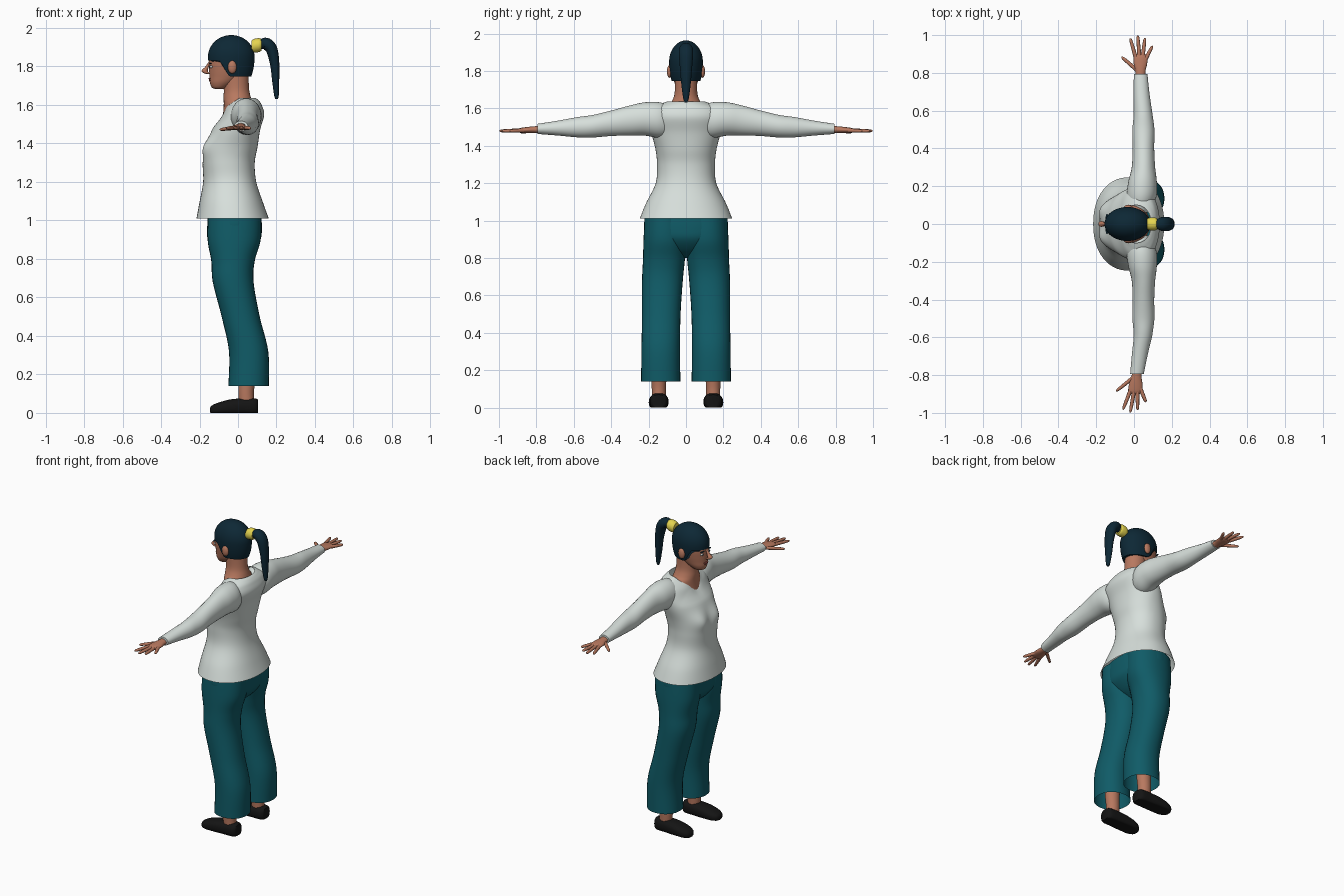
import bpy, bmesh, math
from math import sin, cos, pi, exp, copysign, sqrt
from mathutils import Vector

cube = bpy.data.objects.get("Cube")
if cube:
    bpy.data.objects.remove(cube, do_unlink=True)


def material(name, rgb, rough=0.8):
    m = bpy.data.materials.new(name)
    m.use_nodes = True
    m.diffuse_color = (*rgb, 1)
    bsdf = m.node_tree.nodes["Principled BSDF"]
    bsdf.inputs["Base Color"].default_value = (*rgb, 1)
    bsdf.inputs["Roughness"].default_value = rough
    return m


SKIN = material("skin", (0.48, 0.19, 0.115))
HAIR = material("dark_blue_hair", (0.004, 0.021, 0.036))
KNIT = material("pale_grey_knit", (0.68, 0.74, 0.71))
CLOTH = material("teal_cloth", (0.005, 0.105, 0.135))
SHOE = material("black_leather", (0.007, 0.007, 0.007))
BAND = material("yellow_band", (0.78, 0.66, 0.08))
WHITE = material("eye_white", (0.7, 0.68, 0.65))
LIPS = material("lip_red", (0.3, 0.07, 0.055))


def grid(name, func, mat, nu=32, nv=24, caps=True):
    """Closed-in-u surface from func(angle, v), with optional end caps."""
    bm = bmesh.new()
    rings = [[bm.verts.new(func(2 * pi * i / nu, j / nv)) for i in range(nu)]
             for j in range(nv + 1)]
    for lo, hi in zip(rings, rings[1:]):
        for i in range(nu):
            k = (i + 1) % nu
            bm.faces.new((lo[i], lo[k], hi[k], hi[i]))
    if caps:
        bm.faces.new(rings[0][::-1])
        bm.faces.new(rings[-1])
    bmesh.ops.recalc_face_normals(bm, faces=bm.faces)
    me = bpy.data.meshes.new(name)
    bm.to_mesh(me)
    bm.free()
    me.materials.append(mat)
    ob = bpy.data.objects.new(name, me)
    bpy.context.collection.objects.link(ob)
    bpy.ops.object.select_all(action="DESELECT")
    ob.select_set(True)
    bpy.context.view_layer.objects.active = ob
    bpy.ops.object.shade_smooth_by_angle(angle=math.radians(50))
    return ob


def spline(rows, v):
    """Catmull-Rom sample of a list of equal-length rows."""
    t = v * (len(rows) - 1)
    i = min(int(t), len(rows) - 2)
    t -= i
    a, b, c, d = (rows[min(max(i + k, 0), len(rows) - 1)] for k in (-1, 0, 1, 2))
    return [q + t * ((r - p) + t * (2 * p - 5 * q + 4 * r - s
            + t * (3 * q - p - 3 * r + s))) / 2 for p, q, r, s in zip(a, b, c, d)]


AXES = {"x": ((0, 1, 0), (0, 0, 1)), "y": ((1, 0, 0), (0, 0, 1)),
        "z": ((1, 0, 0), (0, 1, 0))}


def tube(name, rows, mat, axis=None, side=1, power=1, shape=None, **kw):
    """Loft rows of (x, y, z, radius_a, radius_b); without axis it follows the path."""
    def func(ang, v):
        x, y, z, ra, rb = spline(rows, v)
        if axis:
            a, b = map(Vector, AXES[axis])
        else:
            e = 0.01
            tan = (Vector(spline(rows, min(v + e, 1))[:3])
                   - Vector(spline(rows, max(v - e, 0))[:3])).normalized()
            a = Vector((0, 1, 0)) if abs(tan.y) < 0.5 else Vector((0, 0, 1))
            b = tan.cross(a).normalized()
        ca, sa = (copysign(abs(f) ** power, f) for f in (cos(ang), sin(ang)))
        p = Vector((x, y, z)) + a * (max(ra, 0.001) * ca) + b * (max(rb, 0.001) * sa)
        if shape:
            p = shape(p)
        p.y *= side
        return p
    return grid(name, func, mat, **kw)


def ball(name, centre, size, mat, n=16):
    def func(ang, v):
        e = (v - 0.5) * pi * 0.98
        unit = (cos(e) * cos(ang), cos(e) * sin(ang), sin(e))
        return [c + s * q for c, s, q in zip(centre, size, unit)]
    return grid(name, func, mat, n, n // 2)


def upright(rows, y=0):
    """Turn (z, x, rx, ry) rows into vertical loft rows."""
    return [(x, y, z, rx, ry) for z, x, rx, ry in rows]


# Sweater body: tilted collar with a small V, soft bust
def drape(p):
    w = min(max((p.z - 1.48) / 0.155, 0), 1)
    if p.x < 0:
        bust = exp(-((abs(p.y) - 0.08) ** 2 + (p.z - 1.38) ** 2) / 0.003)
        p.x -= 0.025 * bust
    front = min(max((0.01 - p.x) / 0.08, 0), 1)
    p.z -= w * 0.05 * front + w * w * 0.03 * front * exp(-(p.y / 0.035) ** 2)
    return p


tube("sweater_body", upright([
    (1.01, -.028, .188, .247), (1.09, -.035, .166, .215), (1.2, -.043, .138, .162),
    (1.3, -.048, .135, .155), (1.38, -.033, .134, .163), (1.47, -.01, .125, .185),
    (1.55, .02, .116, .195), (1.6, .023, .1, .175), (1.625, .018, .088, .13),
    (1.637, .01, .08, .1)]), KNIT, "z", power=0.92, shape=drape,
    nu=64, nv=54, caps=False)

# Trouser seat
tube("trouser_seat", upright([
    (.8, -.02, .03, .03), (.84, -.02, .09, .12), (.9, -.02, .136, .195),
    (.96, -.018, .142, .222), (1.04, -.018, .138, .22)]), CLOTH, "z", power=0.9, nu=48)

# Neck and upper chest
tube("neck", upright([
    (1.49, 0, .085, .1), (1.56, -.002, .075, .1), (1.605, 0, .074, .098),
    (1.637, -.004, .071, .076), (1.68, -.008, .066, .061), (1.76, -.012, .066, .06)]),
    SKIN, "z")

# Head with chin and jaw
tube("head", upright([
    (1.682, -.098, .015, .015), (1.69, -.095, .04, .034), (1.715, -.078, .068, .052),
    (1.745, -.058, .09, .064), (1.78, -.046, .104, .074), (1.82, -.04, .111, .081),
    (1.87, -.038, .108, .08), (1.92, -.036, .07, .055)]), SKIN, "z", nu=40, nv=36)
tube("nose", [(-.146, 0, 1.825, .006, .006), (-.16, 0, 1.8, .009, .01),
              (-.173, 0, 1.778, .016, .015), (-.162, 0, 1.764, .014, .012),
              (-.145, 0, 1.76, .006, .006)], SKIN, "z", nu=16)
ball("upper_lip", (-.144, 0, 1.737, ), (.009, .022, .005), LIPS)
ball("lower_lip", (-.142, 0, 1.728), (.009, .018, .006), LIPS)


# Hair cap: high over the face, low at the nape
def hair_surface(ang, v):
    f = min(max((-cos(ang) - 0.05) / 0.5, 0), 1)
    low = 1.747 + 0.083 * f * f * (3 - 2 * f)
    split = 0.35
    if v < split:
        z = low + (1.85 - low) * v / split
        r = sqrt(1 - 0.3 * ((1.85 - z) / 0.11) ** 2)
    else:
        e = (v - split) / (1 - split) * pi * 0.495
        z, r = 1.85 + 0.113 * sin(e), cos(e)
    return (-.035 + .121 * r * cos(ang), .09 * r * sin(ang), z)


grid("hair_cap", hair_surface, HAIR, 48, 28)
tube("hair_band", [(.07, 0, 1.905, .028, .03), (.085, 0, 1.908, .034, .036),
                   (.11, 0, 1.911, .034, .036), (.122, 0, 1.912, .028, .03)],
     BAND, "x")
tube("ponytail", [(.115, 0, 1.912, .022, .022), (.145, 0, 1.918, .036, .032),
                  (.175, 0, 1.888, .038, .03), (.191, 0, 1.81, .032, .024),
                  (.196, 0, 1.72, .024, .018), (.2, 0, 1.65, .014, .012),
                  (.2, 0, 1.63, .006, .006)], HAIR, nu=24, nv=36)

FINGERS = {  # knuckle x, y then tip x, y
    "index_finger": (.008, .885, -.02, .983), "middle_finger": (.028, .89, .02, .998),
    "ring_finger": (.046, .885, .058, .985), "little_finger": (.06, .87, .098, .943),
    "thumb": (.015, .815, -.066, .885)}

for label, s in (("left", -1), ("right", 1)):
    # Her left hand swings slightly further forward
    def swing(p, s=s):
        if s < 0:
            p.x -= max(p.y - 0.6, 0) * 0.1
        return p

    # Face and ears
    ball(label + "_ear", (-.03, s * .088, 1.797), (.023, .014, .034), SKIN)
    ball(label + "_eye", (-.139, s * .034, 1.798), (.008, .014, .007), WHITE)
    ball(label + "_iris", (-.144, s * .034, 1.798), (.005, .006, .006), HAIR)
    ball(label + "_eyebrow", (-.143, s * .035, 1.816), (.007, .018, .003), HAIR)

    # Sleeve
    tube(label + "_sleeve", [
        (.03, .06, 1.53, .05, .075), (.04, .14, 1.537, .078, .095),
        (.045, .22, 1.543, .076, .089), (.05, .3, 1.535, .062, .08),
        (.05, .4, 1.52, .057, .068), (.05, .5, 1.504, .058, .06),
        (.048, .58, 1.499, .05, .054), (.04, .69, 1.494, .042, .039),
        (.035, .795, 1.49, .036, .027)], KNIT, "y", s, shape=swing, nv=40)

    # Hand and fingers
    tube(label + "_palm", [
        (.034, .77, 1.487, .025, .02), (.034, .81, 1.486, .027, .018),
        (.034, .85, 1.484, .036, .016), (.034, .885, 1.482, .036, .013),
        (.034, .9, 1.481, .026, .007)], SKIN, "y", s, shape=swing)
    for name, (x0, y0, x1, y1) in FINGERS.items():
        droop = 1.472 if name == "thumb" else 1.479
        base, tip = Vector((x0, y0, 1.482)), Vector((x1, y1, droop))
        steps = ((0, .011), (.35, .01), (.7, .009), (.92, .007), (1, .002))
        tube(f"{label}_{name}", [(*base.lerp(tip, t), r, r) for t, r in steps],
             SKIN, None, s, shape=swing, nu=12, nv=12)

    # Trouser leg, open at the hem
    tube(label + "_trouser_leg", [
        (.055, .135, .14, .105, .105), (.055, .135, .32, .102, .103),
        (.014, .132, .5, .099, .103), (-.025, .126, .68, .106, .109),
        (-.026, .118, .79, .113, .112), (-.02, .113, .9, .138, .114),
        (-.018, .112, 1.03, .138, .108)], CLOTH, "z", s, power=0.92, nv=36, caps=False)

    # Lower leg and shoe
    tube(label + "_ankle", upright([
        (.04, .045, .04, .036), (.1, .042, .04, .038), (.2, .045, .045, .042),
        (.4, .03, .05, .05)], .145), SKIN, "z", s)

    def flat_sole(p):
        p.z = max(p.z, 0)
        return p

    tube(label + "_shoe", [
        (-.146, .148, .015, .012, .01), (-.135, .148, .017, .034, .022),
        (-.1, .147, .022, .05, .032), (-.04, .146, .03, .053, .04),
        (.03, .145, .033, .05, .043), (.085, .145, .033, .047, .043),
        (.104, .145, .033, .034, .036)], SHOE, "x", s, power=0.8, shape=flat_sole)
